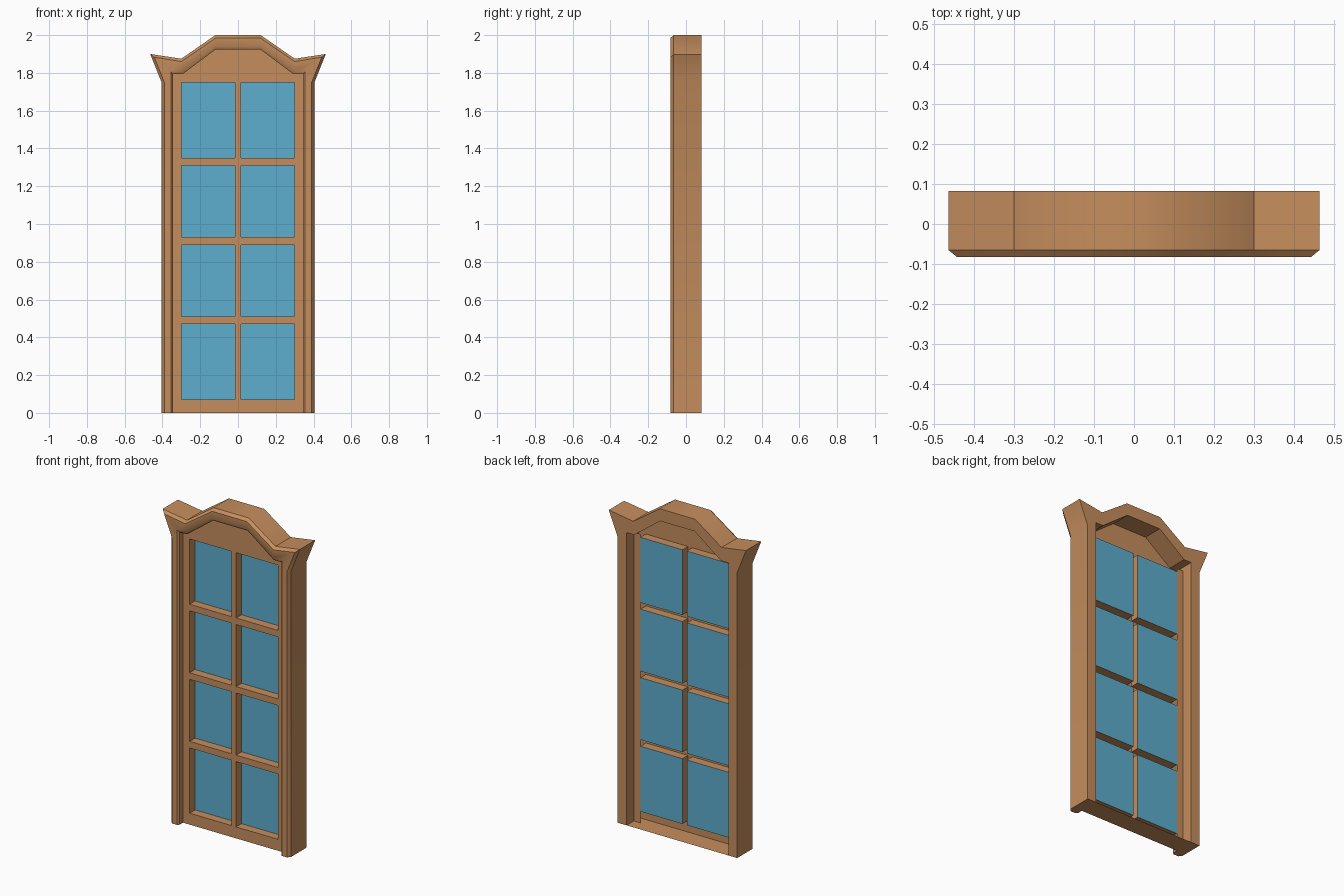
import bpy, bmesh, math

cube = bpy.data.objects.get("Cube")
if cube:
    bpy.data.objects.remove(cube, do_unlink=True)


def material(name, rgb):
    m = bpy.data.materials.new(name)
    m.use_nodes = True
    color = (*rgb, 1)
    m.diffuse_color = color
    m.node_tree.nodes["Principled BSDF"].inputs["Base Color"].default_value = color
    return m


wood = material("warm wood", (0.56, 0.27, 0.11))
glass = material("blue glass", (0.11, 0.42, 0.62))


def finish(bm, name, mats):
    mesh = bpy.data.meshes.new(name)
    bm.to_mesh(mesh)
    bm.free()
    for m in mats:
        mesh.materials.append(m)
    ob = bpy.data.objects.new(name, mesh)
    bpy.context.collection.objects.link(ob)
    return ob


def arch(half):
    """Mirror a right-hand outline into a full path from foot to foot."""
    return half + [(-x, z) for x, z in reversed(half)]


BACK, SASH, PANE = 0.083, -0.04, 0.013

outer = arch([(0.405, 0), (0.405, 1.75), (0.465, 1.9), (0.30, 1.875), (0.12, 2.0)])
front_outer = arch([(0.39, 0), (0.39, 1.75), (0.443, 1.883), (0.30, 1.86), (0.117, 1.985)])
front_inner = arch([(0.355, 0), (0.355, 1.75), (0.355, 1.808), (0.298, 1.808), (0.121, 1.94)])
inner = arch([(0.345, 0), (0.345, 1.75), (0.345, 1.793), (0.294, 1.793), (0.117, 1.925)])

# Casing: chamfered moulding swept over the jambs and arched head
bm = bmesh.new()
section = [(outer, BACK), (outer, -0.065), (front_outer, -BACK),
           (front_inner, -BACK), (inner, -0.073), (inner, BACK)]
loops = [[bm.verts.new((x, y, z)) for x, z in path] for path, y in section]
for i, a in enumerate(loops):
    b = loops[(i + 1) % len(loops)]
    for j in range(len(a) - 1):
        bm.faces.new((a[j], a[j + 1], b[j + 1], b[j]))
for end in (0, -1):
    bm.faces.new([loop[end] for loop in loops])
bmesh.ops.recalc_face_normals(bm, faces=bm.faces)
casing = finish(bm, "casing", [wood])
bpy.ops.object.select_all(action="DESELECT")
casing.select_set(True)
bpy.context.view_layer.objects.active = casing
bpy.ops.object.shade_smooth_by_angle(angle=math.radians(36))

# Sash: open-backed grid with each pane sunk into it
xs = [-0.345, -0.30, -0.015, 0.015, 0.30, 0.345]
zs = [0, 0.07, 0.47, 0.51, 0.89, 0.93, 1.31, 1.35, 1.75]
bm = bmesh.new()
grid = [[bm.verts.new((x, SASH, z)) for x in xs] for z in zs]
panes = []
for r in range(len(zs) - 1):
    for c in range(len(xs) - 1):
        f = bm.faces.new((grid[r][c], grid[r][c + 1], grid[r + 1][c + 1], grid[r + 1][c]))
        if r % 2 and c % 2:
            panes.append(f)
for f in panes:
    # reveal walls from the sash front back to the glass
    rim = list(f.verts)
    bm.faces.remove(f)
    deep = [bm.verts.new((v.co.x, PANE, v.co.z)) for v in rim]
    for k in range(4):
        n = (k + 1) % 4
        bm.faces.new((rim[k], rim[n], deep[n], deep[k]))
    bm.faces.new(deep).material_index = 1
finish(bm, "sash", [wood, glass])


def sheet(name, points):
    bm = bmesh.new()
    bm.faces.new([bm.verts.new(p) for p in points])
    finish(bm, name, [wood])


# Arched panel over the panes
sheet("head_panel", [(x, SASH, z) for x, z in reversed(inner[1:-1])])

# Backs of the stiles, and the sill closing the foot
for side, sx in (("left", 1), ("right", -1)):
    sheet(side + "_stile_back", [(sx * x, PANE, z) for x, z in
                                 ((0.30, 0), (0.30, 1.77), (0.345, 1.77), (0.345, 0))][::sx])
sheet("sill", [(-0.345, SASH, 0), (-0.345, BACK, 0), (0.345, BACK, 0), (0.345, SASH, 0)])
